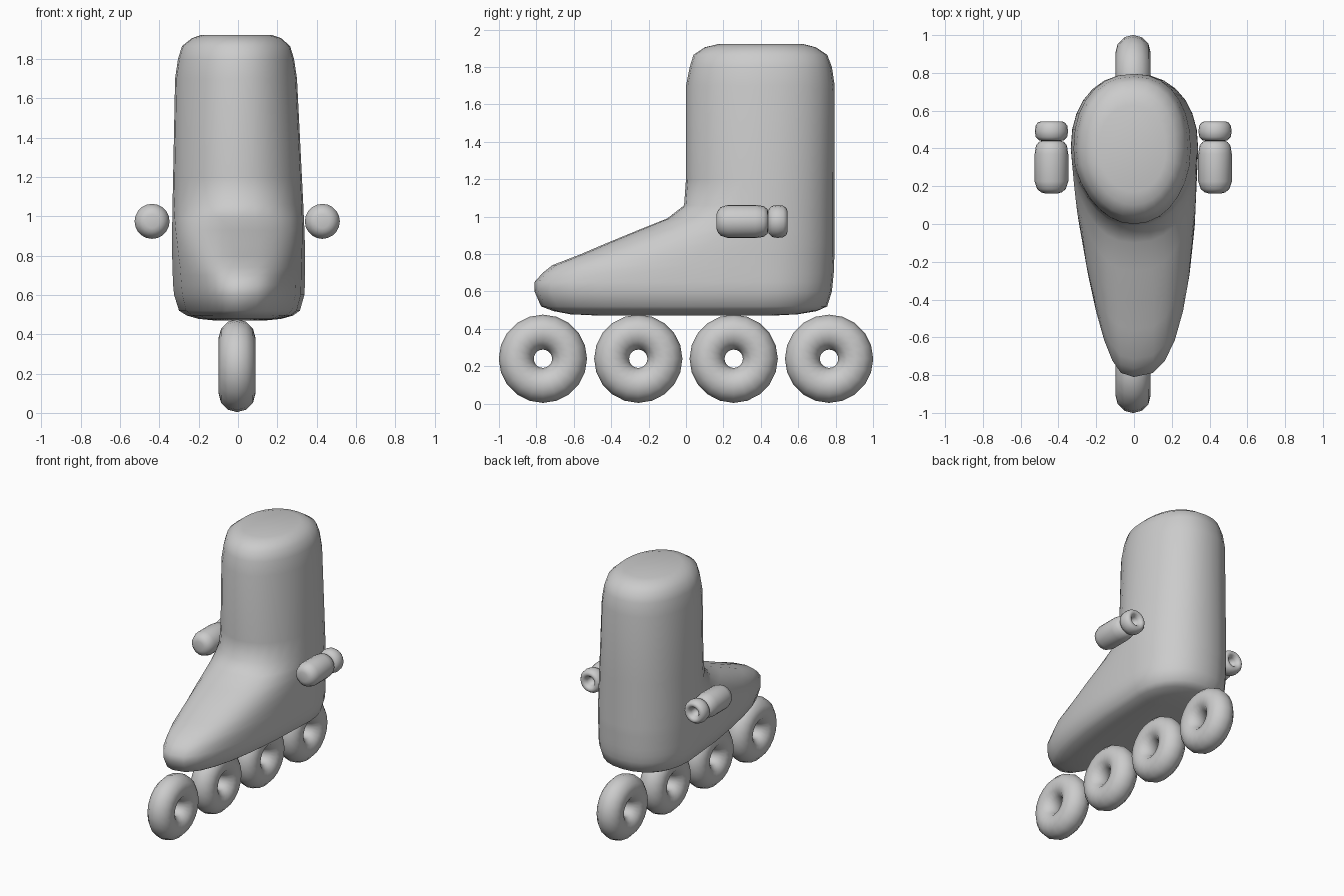
import bpy, bmesh, math


def loft(name, rings, axis_caps=True):
    """Skin a list of equal-length closed rings and cap both ends."""
    bm = bmesh.new()
    vs = [[bm.verts.new(p) for p in r] for r in rings]
    n = len(rings[0])
    for a, b in zip(vs, vs[1:]):
        for i in range(n):
            j = (i + 1) % n
            bm.faces.new((a[i], a[j], b[j], b[i]))
    if axis_caps:
        bm.faces.new(vs[0][::-1])
        bm.faces.new(vs[-1])
    bmesh.ops.recalc_face_normals(bm, faces=bm.faces)
    me = bpy.data.meshes.new(name)
    bm.to_mesh(me)
    bm.free()
    me.shade_smooth()
    ob = bpy.data.objects.new(name, me)
    bpy.context.collection.objects.link(ob)
    return ob


def lathe_y(name, profile, x, z, n=20):
    """Revolve (y, radius) points around an axis along y."""
    rings = [[(x + r * math.cos(2 * math.pi * i / n), y,
               z + r * math.sin(2 * math.pi * i / n)) for i in range(n)]
             for y, r in profile]
    return loft(name, rings)


def boot_ring(z, front, back, left, right, e, n=28):
    """Horizontal boot slice: elliptic heel, squarer tapering toe."""
    pts = []
    mid = 0.4
    for i in range(n):
        t = 2 * math.pi * i / n
        c, s = math.cos(t), math.sin(t)
        w = right if c > 0 else left
        if s >= 0:
            p = 2 / 2.2
            y = mid + (back - mid) * s ** p
        else:
            p = 2 / e
            y = mid - (mid - front) * abs(s) ** p
        x = math.copysign(abs(c) ** p, c) * w
        d = max(0, 0.3 - y)
        x *= 1 - d * (0.12 if c > 0 else 0.36)
        pts.append((x, y, z))
    return pts


# Boot: slices from sole to cuff (z, front, back, left, right, squareness)
slices = [
    (0.470, -0.45, 0.45, 0.12, 0.14, 2.4),
    (0.478, -0.62, 0.60, 0.20, 0.22, 2.5),
    (0.495, -0.71, 0.70, 0.26, 0.28, 2.6),
    (0.52, -0.775, 0.755, 0.30, 0.315, 2.7),
    (0.60, -0.81, 0.78, 0.325, 0.338, 2.8),
    (0.65, -0.81, 0.785, 0.33, 0.34, 2.8),
    (0.70, -0.765, 0.79, 0.332, 0.34, 2.8),
    (0.74, -0.715, 0.79, 0.333, 0.34, 2.8),
    (0.80, -0.56, 0.795, 0.335, 0.34, 2.8),
    (0.86, -0.42, 0.795, 0.335, 0.34, 2.7),
    (0.93, -0.25, 0.795, 0.335, 0.338, 2.5),
    (0.99, -0.10, 0.795, 0.334, 0.335, 2.4),
    (1.06, -0.01, 0.795, 0.333, 0.332, 2.2),
    (1.20, 0.00, 0.795, 0.330, 0.325, 2.1),
    (1.70, 0.00, 0.795, 0.320, 0.300, 2.1),
    (1.80, 0.02, 0.78, 0.305, 0.285, 2.1),
    (1.865, 0.04, 0.755, 0.285, 0.265, 2.1),
    (1.905, 0.10, 0.695, 0.235, 0.220, 2.1),
    (1.922, 0.17, 0.63, 0.185, 0.170, 2.1),
]
loft("boot", [boot_ring(*s) for s in slices])

# Four inline wheels
for k in range(4):
    bpy.ops.mesh.primitive_torus_add(
        major_radius=0.1425, minor_radius=0.0935, major_segments=20,
        minor_segments=12, location=(-0.005, -0.765 + 0.51 * k, 0.24),
        rotation=(0, math.pi / 2, 0))
    wheel = bpy.context.object
    wheel.name = f"wheel_{k + 1}"
    wheel.data.shade_smooth()

# Side thrusters: rounded body and hollow nozzle on each side
body = [(0.162, 0.035), (0.168, 0.055), (0.185, 0.076), (0.225, 0.089),
        (0.37, 0.089), (0.415, 0.082), (0.435, 0.066), (0.442, 0.04)]
nozzle = [(0.438, 0.04), (0.443, 0.066), (0.46, 0.083), (0.49, 0.088),
          (0.52, 0.084), (0.537, 0.072), (0.542, 0.058), (0.535, 0.044),
          (0.515, 0.032), (0.48, 0.024)]
for side, sx in (("left", -1), ("right", 1)):
    x = -0.004 + sx * 0.433
    lathe_y(f"thruster_body_{side}", body, x, 0.974)
    lathe_y(f"thruster_nozzle_{side}", nozzle, x, 0.974)
